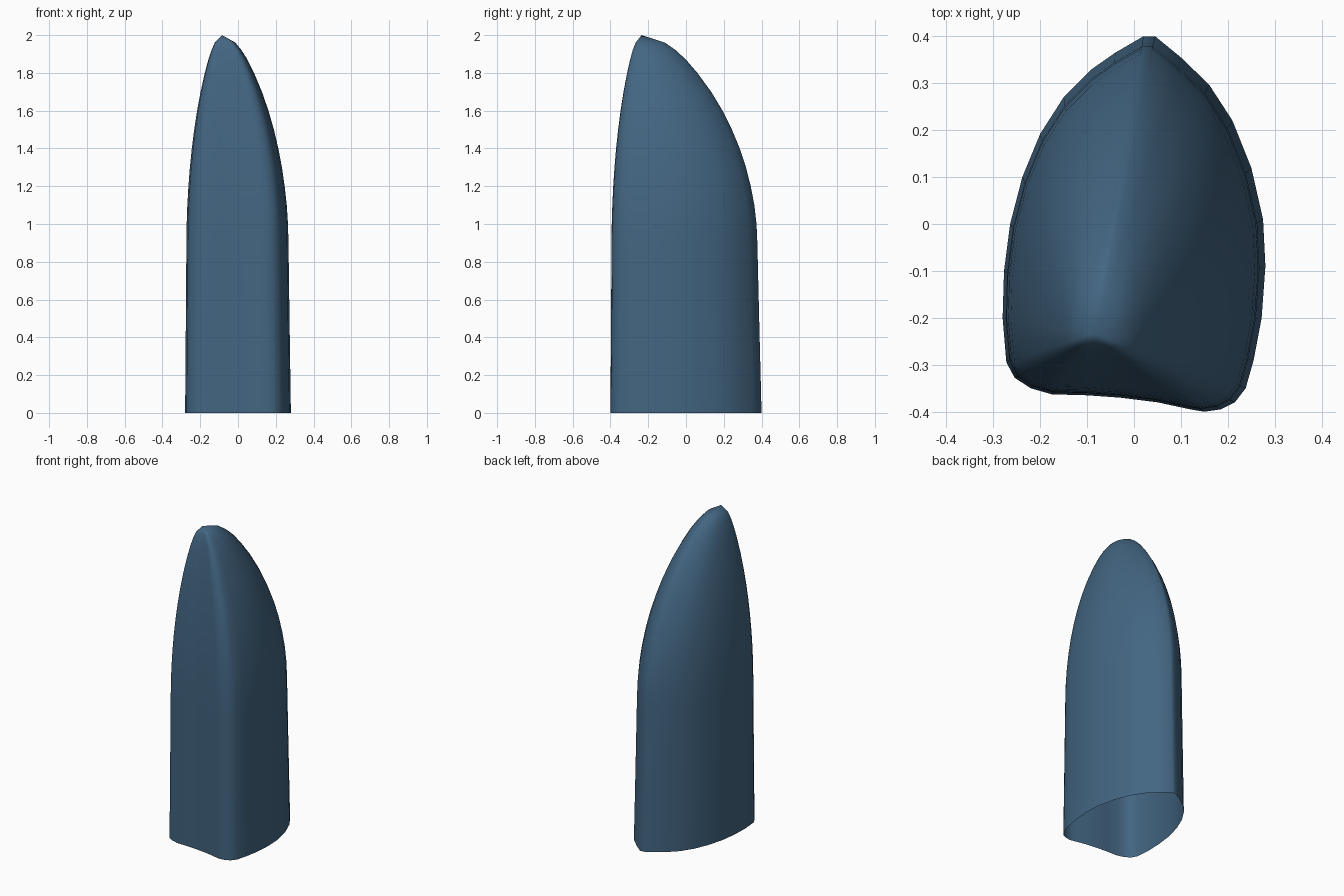
import bpy, bmesh

# Base outline, counter-clockwise seen from above
OUTLINE = [(0.02, 0.40), (-0.04, 0.365), (-0.09, 0.33), (-0.15, 0.27), (-0.20, 0.192),
           (-0.238, 0.10), (-0.264, 0.0), (-0.277, -0.10), (-0.28, -0.20), (-0.272, -0.295),
           (-0.254, -0.328), (-0.22, -0.35), (-0.175, -0.363), (-0.10, -0.365), (-0.03, -0.37),
           (0.05, -0.38), (0.12, -0.395), (0.15, -0.40), (0.185, -0.395), (0.215, -0.38),
           (0.238, -0.35), (0.255, -0.29), (0.272, -0.20), (0.28, -0.09), (0.275, 0.01),
           (0.25, 0.12), (0.21, 0.22), (0.16, 0.297), (0.10, 0.355), (0.045, 0.40)]
APEX = (-0.085, -0.235, 2.0)
# (height, scale of the outline about the tip)
PROFILE = [(0, 1), (0.5, 0.98), (0.9, 0.965), (1.0, 0.958), (1.1, 0.94), (1.2, 0.91),
           (1.3, 0.87), (1.4, 0.818), (1.5, 0.753), (1.6, 0.675), (1.7, 0.58),
           (1.8, 0.465), (1.87, 0.37), (1.92, 0.285), (1.96, 0.195)]

mat = bpy.data.materials.new("slate blue")
mat.diffuse_color = (0.055, 0.13, 0.22, 1)

# Tapered hollow shell, open at the bottom
bm = bmesh.new()
rings = [[bm.verts.new((APEX[0] + (x - APEX[0]) * s, APEX[1] + (y - APEX[1]) * s, z))
          for x, y in OUTLINE] for z, s in PROFILE]
n = len(OUTLINE)
for low, high in zip(rings, rings[1:]):
    for i in range(n):
        j = (i + 1) % n
        bm.faces.new((low[i], low[j], high[j], high[i]))

# Pointed tip
tip = bm.verts.new(APEX)
for i in range(n):
    bm.faces.new((rings[-1][i], rings[-1][(i + 1) % n], tip))
for f in bm.faces:
    f.smooth = True

mesh = bpy.data.meshes.new("pointed_shell")
bm.to_mesh(mesh)
bm.free()
mesh.materials.append(mat)
bpy.context.collection.objects.link(bpy.data.objects.new("pointed_shell", mesh))
